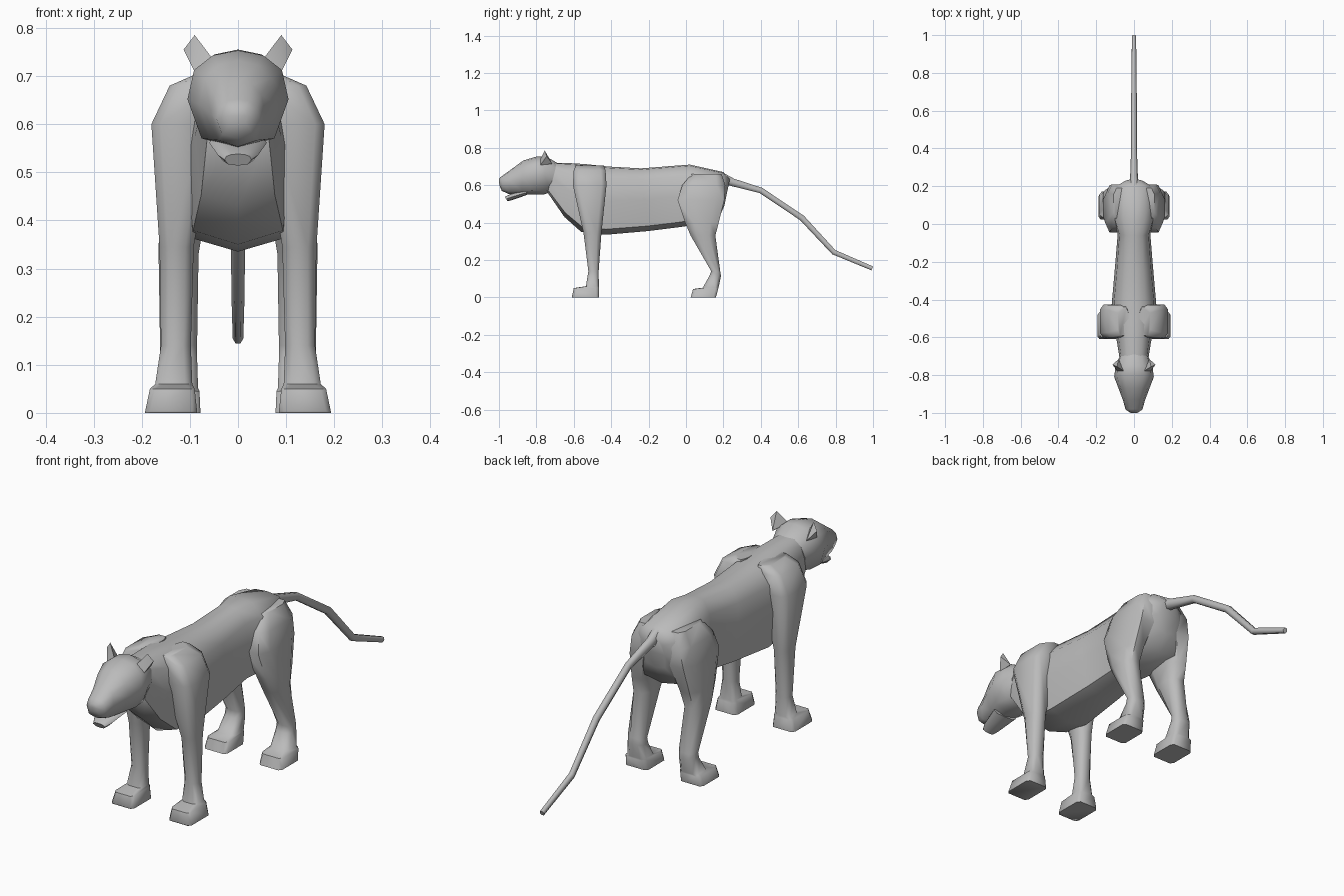
import bpy, bmesh, math
from mathutils import Vector

fur = bpy.data.materials.new("grey fur")
fur.diffuse_color = (0.5, 0.5, 0.5, 1)


def finish(name, bm, angle=50):
    bmesh.ops.recalc_face_normals(bm, faces=bm.faces)
    me = bpy.data.meshes.new(name)
    bm.to_mesh(me)
    bm.free()
    me.materials.append(fur)
    ob = bpy.data.objects.new(name, me)
    bpy.context.collection.objects.link(ob)
    bpy.ops.object.select_all(action='DESELECT')
    bpy.context.view_layer.objects.active = ob
    ob.select_set(True)
    bpy.ops.object.shade_smooth_by_angle(angle=math.radians(angle))
    return ob


def loft(name, rings, angle=50):
    """Skin a list of point rings and cap both ends."""
    bm = bmesh.new()
    loops = [[bm.verts.new(p) for p in r] for r in rings]
    n = len(loops[0])
    for a, b in zip(loops, loops[1:]):
        for i in range(n):
            j = (i + 1) % n
            bm.faces.new((a[i], a[j], b[j], b[i]))
    bm.faces.new(loops[0])
    bm.faces.new(loops[-1])
    return finish(name, bm, angle)


def spine_rings(sections, half):
    """Sections: y top, z top, y bottom, z bottom, half width."""
    shape = half + [(-x, t) for x, t in half[-2:0:-1]]
    return [[(x * w, yb + (yt - yb) * t, zb + (zt - zb) * t) for x, t in shape]
            for yt, zt, yb, zb, w in sections]


def leg_rings(sections, side):
    """Sections: z, inner x, outer x, front y, back y, corner cut."""
    rings = []
    for z, x0, x1, y0, y1, c in sections:
        cx, cy = (x1 - x0) * c, (y1 - y0) * c
        pts = [(x0 + cx, y0), (x1 - cx, y0), (x1, y0 + cy), (x1, y1 - cy),
               (x1 - cx, y1), (x0 + cx, y1), (x0, y1 - cy), (x0, y0 + cy)]
        rings.append([(side * x, y, z) for x, y in pts])
    return rings


# Torso with neck and rump
loft("body", spine_rings([
    (-0.70, .720, -0.74, .56, .075),
    (-0.60, .717, -0.65, .43, .090),
    (-0.53, .712, -0.56, .35, .110),
    (-0.42, .700, -0.43, .335, .118),
    (-0.24, .690, -0.20, .355, .100),
    (-0.06, .704, -0.04, .375, .086),
    (0.02, .710, 0.03, .385, .112),
    (0.20, .670, 0.17, .41, .115),
    (0.235, .635, 0.205, .49, .050)],
    [(0, 1), (.5, .98), (.9, .82), (1, .5), (.85, .08), (0, 0)]), 60)

# Head and lower jaw
skull = [(0, 1), (.5, .95), (.87, .8), (1, .5), (.72, .1), (0, 0)]
loft("head", spine_rings([
    (-1.00, .635, -.998, .600, .020),
    (-.980, .652, -.985, .570, .045),
    (-.930, .688, -.950, .553, .056),
    (-.870, .732, -.880, .550, .080),
    (-.800, .753, -.820, .550, .105),
    (-.750, .755, -.760, .550, .098),
    (-.690, .720, -.730, .560, .080)], skull), 60)
loft("jaw", spine_rings([
    (-.968, .538, -.955, .514, .028),
    (-.940, .552, -.930, .520, .042),
    (-.850, .575, -.850, .548, .060)], skull))

for side, label in ((1, "left"), (-1, "right")):
    # Ears
    bm = bmesh.new()
    for x, y, z in ((.052, -.78, .735), (.088, -.78, .705), (.082, -.715, .715),
                    (.090, -.755, .785), (.113, -.745, .755)):
        bm.verts.new((side * x, y, z))
    bmesh.ops.convex_hull(bm, input=bm.verts)
    finish(label + "_ear", bm, 30)

    # Front legs with shoulders and paws
    loft(label + "_front_leg", leg_rings([
        (.705, .03, .085, -.59, -.44, .2),
        (.680, .03, .142, -.60, -.43, .15),
        (.600, .05, .180, -.605, -.425, .15),
        (.345, .092, .163, -.548, -.452, .25),
        (.140, .098, .160, -.522, -.467, .25),
        (.060, .095, .172, -.535, -.466, .2),
        (.050, .090, .183, -.600, -.466, .12),
        (.003, .085, .193, -.610, -.466, .1),
        (.000, .085, .193, -.608, -.466, .1)], side), 60)

    # Hind legs with thighs and paws
    loft(label + "_hind_leg", leg_rings([
        (.660, .03, .108, .03, .19, .2),
        (.600, .03, .138, -.02, .21, .2),
        (.520, .04, .152, -.045, .205, .2),
        (.400, .07, .164, -.005, .175, .25),
        (.330, .082, .165, .025, .157, .25),
        (.140, .085, .162, .135, .183, .25),
        (.115, .085, .162, .125, .187, .25),
        (.052, .083, .172, .090, .174, .2),
        (.045, .080, .183, .038, .172, .12),
        (.000, .078, .188, .025, .160, .1)], side), 60)

# Tail: six-sided tube along a drooping path
path = [Vector((0, y, z)) for y, z in
        ((.20, .635), (.25, .615), (.40, .572), (.62, .425), (.79, .242), (.996, .155))]
radii = (.032, .024, .018, .018, .016, .013)
rings = []
for i, (p, r) in enumerate(zip(path, radii)):
    d = (path[min(i + 1, 5)] - path[max(i - 1, 0)]).normalized()
    up = Vector((1, 0, 0)).cross(d)
    rings.append([p + Vector((r * .85 * math.cos(a), 0, 0)) + up * r * math.sin(a)
                  for a in (k * math.pi / 3 for k in range(6))])
loft("tail", rings, 70)
